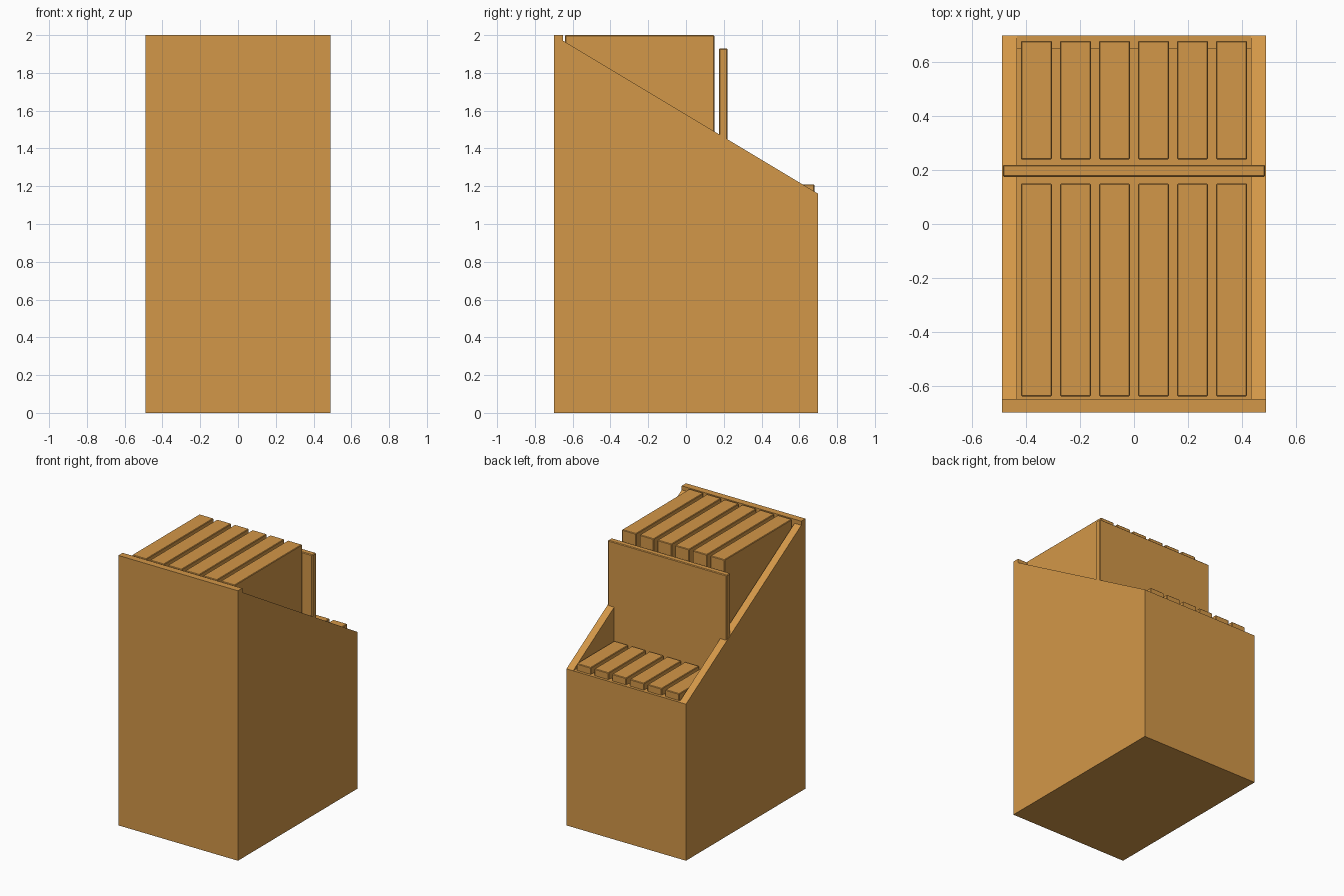
import bpy, bmesh

if "Cube" in bpy.data.objects:
    bpy.data.objects.remove(bpy.data.objects["Cube"])

wood = bpy.data.materials.new("warm_wood")
wood.diffuse_color = (0.65, 0.31, 0.065, 1)
wood.use_nodes = True
wood.node_tree.nodes["Principled BSDF"].inputs["Base Color"].default_value = wood.diffuse_color


def finish(name, bm):
    bmesh.ops.recalc_face_normals(bm, faces=bm.faces)
    me = bpy.data.meshes.new(name)
    bm.to_mesh(me)
    bm.free()
    me.materials.append(wood)
    ob = bpy.data.objects.new(name, me)
    bpy.context.collection.objects.link(ob)
    return ob


def prism(name, profile, x0, x1):
    """Extrude a (y, z) profile from x0 to x1."""
    bm = bmesh.new()
    face = bm.faces.new([bm.verts.new((x0, y, z)) for y, z in profile])
    ext = bmesh.ops.extrude_face_region(bm, geom=[face])["geom"]
    bmesh.ops.translate(bm, vec=(x1 - x0, 0, 0),
                        verts=[v for v in ext if isinstance(v, bmesh.types.BMVert)])
    return finish(name, bm)


def box(name, x0, x1, y0, y1, z0, z1, bevel=0):
    ob = prism(name, [(y0, z0), (y1, z0), (y1, z1), (y0, z1)], x0, x1)
    if bevel:
        mod = ob.modifiers.new("soft_edges", 'BEVEL')
        mod.width = bevel
        mod.segments = 1
    return ob


W, D, T = 0.49, 0.70, 0.05
IN = 0.435          # inner face of the side panels

# Sloped side panels
side = [(-D + T, 0), (D, 0), (D, 1.16), (-D + T, 1.97)]
prism("side_panel_right", side, IN, W)
prism("side_panel_left", side, -W, -IN)

# Tall panel, low panel and floor
box("tall_panel", -W, W, -D, -D + T, 0, 2.0)
box("low_panel", -IN, IN, D - T, D, 0, 1.16)
box("floor", -IN, IN, -D + T, D - T, 0, T)

# Divider let into the sides
box("divider", -W + 0.003, W - 0.003, 0.175, 0.22, T, 1.93, 0.005)

# Two rows of upright slabs
for i in range(6):
    x = (i - 2.5) * 0.145
    box(f"tall_slab_{i + 1}", x - 0.058, x + 0.058, -0.64, 0.15, T, 2.0, 0.004)
    box(f"low_slab_{i + 1}", x - 0.058, x + 0.058, 0.24, 0.68, T, 1.21, 0.004)
